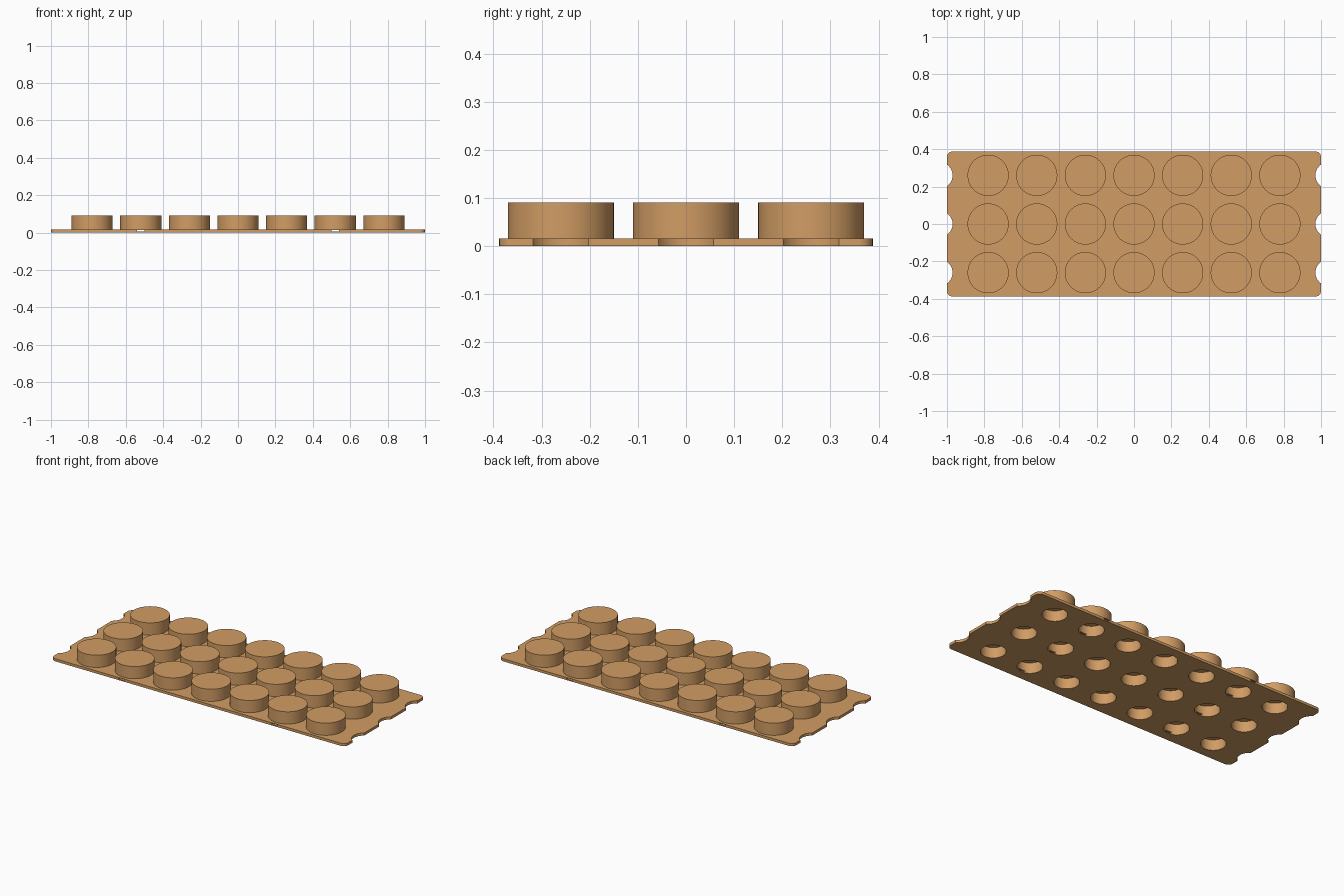
import bpy, bmesh, math
from mathutils import Matrix

if "Cube" in bpy.data.objects:
    bpy.data.objects.remove(bpy.data.objects["Cube"])

PITCH = 0.26
COLS, ROWS = 7, 3
HALF_X, HALF_Y = 1.0, 0.388
PLATE_T, TOP_Z = 0.016, 0.091
BOSS_R, HOLE_R, HOLE_TOP = 0.11, 0.07, 0.065
CORNER_R = 0.03

tan = bpy.data.materials.new("warm_tan")
tan.diffuse_color = (0.64, 0.335, 0.128, 1)
tan.use_nodes = True
tan.node_tree.nodes["Principled BSDF"].inputs["Base Color"].default_value = tan.diffuse_color


def make_object(name, bm):
    bmesh.ops.recalc_face_normals(bm, faces=bm.faces)
    mesh = bpy.data.meshes.new(name)
    bm.to_mesh(mesh)
    bm.free()
    mesh.materials.append(tan)
    obj = bpy.data.objects.new(name, mesh)
    bpy.context.collection.objects.link(obj)
    return obj


def cylinders(name, cols, radius, z0, z1):
    """Grid of upright cylinders, one per column and row."""
    bm = bmesh.new()
    for c in cols:
        for r in range(ROWS):
            pos = (c * PITCH, (r - (ROWS - 1) / 2) * PITCH, (z0 + z1) / 2)
            bmesh.ops.create_cone(bm, cap_ends=True, segments=64,
                                  radius1=radius, radius2=radius,
                                  depth=z1 - z0, matrix=Matrix.Translation(pos))
    return make_object(name, bm)


def combine(target, tool, operation):
    """Boolean the tool into the target, then discard the tool."""
    tool.hide_render = True
    mod = target.modifiers.new(tool.name, 'BOOLEAN')
    mod.operation, mod.solver, mod.object = operation, 'EXACT', tool
    bpy.context.view_layer.objects.active = target
    bpy.ops.object.modifier_apply(modifier=mod.name)
    bpy.data.objects.remove(tool)


# Base plate with rounded corners
bm = bmesh.new()
outline = []
for k, (sx, sy) in enumerate([(1, 1), (-1, 1), (-1, -1), (1, -1)]):
    for i in range(9):
        a = math.radians(90 * k + 90 * i / 8)
        outline.append(bm.verts.new((sx * (HALF_X - CORNER_R) + CORNER_R * math.cos(a),
                                     sy * (HALF_Y - CORNER_R) + CORNER_R * math.sin(a), 0)))
face = bm.faces.new(outline)
ext = bmesh.ops.extrude_face_region(bm, geom=[face])
bmesh.ops.translate(bm, vec=(0, 0, PLATE_T),
                    verts=[v for v in ext["geom"] if isinstance(v, bmesh.types.BMVert)])
tray = make_object("cup_tray", bm)

# Raised round cups
inner = range(-(COLS // 2), COLS // 2 + 1)
combine(tray, cylinders("cups", inner, BOSS_R, 0.008, TOP_Z), 'UNION')

# Blind holes underneath; the outermost columns bite notches into the ends
outer = range(-(COLS // 2) - 1, COLS // 2 + 2)
combine(tray, cylinders("holes", outer, HOLE_R, -0.03, HOLE_TOP), 'DIFFERENCE')

# Two thin channels running front to back through the plate
bm = bmesh.new()
for s in (-1, 1):
    bmesh.ops.create_cube(bm, size=1, matrix=Matrix.Translation((s * 2 * PITCH, 0, 0.0105))
                          @ Matrix.Diagonal((0.04, 1.0, 0.008, 1)))
combine(tray, make_object("channels", bm), 'DIFFERENCE')

# Smooth round walls, crisp rims
tray.select_set(True)
bpy.context.view_layer.objects.active = tray
bpy.ops.object.shade_smooth_by_angle(angle=math.radians(30))
